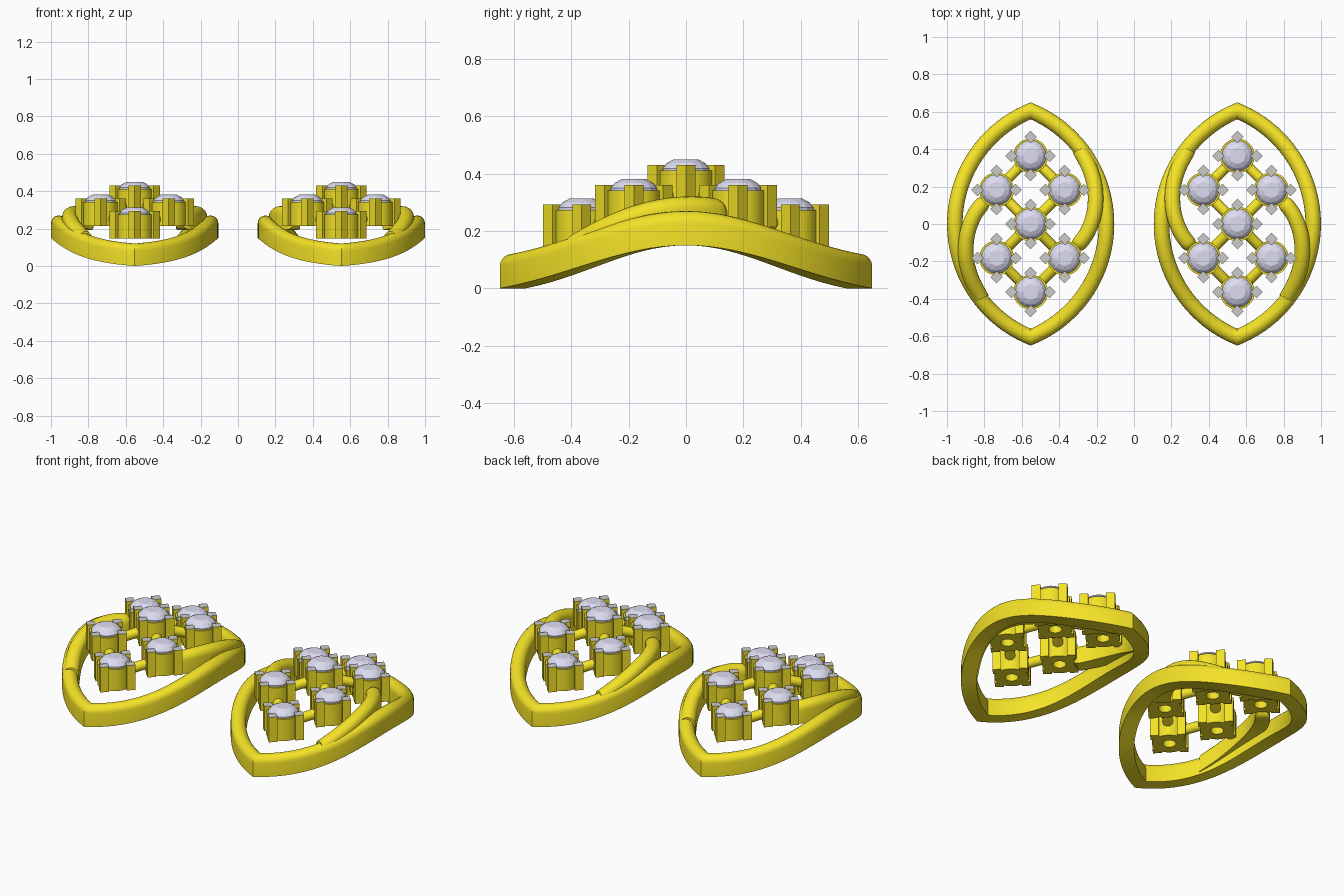
import bpy, bmesh, math
from mathutils import Vector, Matrix

if "Cube" in bpy.data.objects:
    bpy.data.objects.remove(bpy.data.objects["Cube"])


def material(name, color):
    m = bpy.data.materials.new(name)
    m.diffuse_color = (*color, 1)
    m.use_nodes = True
    m.node_tree.nodes["Principled BSDF"].inputs["Base Color"].default_value = m.diffuse_color
    return m


GOLD = material("gold", (0.9, 0.76, 0.02))
GEM = material("gem", (0.72, 0.72, 0.88))
GREY = material("prong_tip", (0.62, 0.62, 0.62))


def finish(name, bm, mats, side, smooth=True):
    """Mirror for the right earring, place it and make the object."""
    for v in bm.verts:
        v.co.x = v.co.x * -side + side * 0.5525
    bmesh.ops.recalc_face_normals(bm, faces=bm.faces)
    me = bpy.data.meshes.new(name)
    bm.to_mesh(me)
    bm.free()
    for m in mats:
        me.materials.append(m)
    ob = bpy.data.objects.new(name, me)
    bpy.context.collection.objects.link(ob)
    if smooth:
        bpy.context.view_layer.objects.active = ob
        ob.select_set(True)
        bpy.ops.object.shade_smooth_by_angle(angle=math.radians(35))
        ob.select_set(False)


def skin(bm, rings, closed=False):
    """Join rings of points into a tube."""
    vs = [[bm.verts.new(p) for p in r] for r in rings]
    n = len(vs[0])
    for i in range(len(vs) if closed else len(vs) - 1):
        a, b = vs[i], vs[(i + 1) % len(vs)]
        for j in range(n):
            k = (j + 1) % n
            bm.faces.new((a[j], a[k], b[k], b[j]))
    if not closed:
        bm.faces.new(vs[0])
        bm.faces.new(vs[-1][::-1])


# band section: flat bottom, straight sides, rounded top (offset, height)
W, H = 0.083, 0.12
SECTION = [(-W / 2, 0)] + [(-W / 2 * math.cos(a), H - 0.042 + 0.042 * math.sin(a))
                           for a in [math.pi * i / 10 for i in range(11)]] + [(W / 2, 0)]
R, CX = 0.696, 0.249


def base_z(y):
    f = min(abs(y) / 0.65, 1)
    return 0.15 * (0.3 * (1 + math.cos(math.pi * f)) + 0.4 * (1 - f * f))


def frame(side):
    # pointed oval from two arcs, mitred at the tips
    bm = bmesh.new()
    rings, n = [], 40
    for sx in (1, -1):
        for i in range(n + (sx == 1)):
            if sx == -1 and i == 0:
                continue
            q = (2 * i / n - 1) * sx
            ring = []
            for u, h in SECTION:
                r = R - W / 2 + u
                t = q * math.acos(CX / r)
                f = R * math.sin(q * math.acos(CX / R))
                ring.append((sx * (r * math.cos(t) - CX), r * math.sin(t), base_z(f) + h))
            rings.append(ring)
    skin(bm, rings, True)
    finish("marquise_frame", bm, [GOLD], side)


def spline(pts, n):
    p = [2 * pts[0] - pts[1]] + pts + [2 * pts[-1] - pts[-2]]
    out = []
    for i in range(1, len(p) - 2):
        a, b, c, d = p[i - 1:i + 3]
        for k in range(n):
            t = k / n
            out.append(0.5 * (2 * b + (c - a) * t + (2 * a - 5 * b + 4 * c - d) * t * t
                              + (3 * b - a - 3 * c + d) * t ** 3))
    return out + [pts[-1]]


def curl(side, turn):
    # inner band leaving the frame and curling towards a stone
    path = spline([Vector(p) for p in (
        (0.262, 0.40, 0.185), (0.318, 0.29, 0.245), (0.345, 0.18, 0.29),
        (0.34, 0.06, 0.316), (0.30, -0.05, 0.32), (0.235, -0.135, 0.308))], 8)
    bm = bmesh.new()
    rings = []
    end = path[-1]
    for i, p in enumerate(path):
        d = path[min(i + 1, len(path) - 1)] - path[max(i - 1, 0)]
        nrm = Vector((d.y, -d.x, 0)).normalized()
        g = min((end - p).length / 0.045, 1)
        s = max(0.25, math.sqrt(1 - (1 - g) ** 2))
        mid = p - Vector((0, 0, H / 2))
        rings.append([(mid + nrm * u * s + Vector((0, 0, (h - H / 2) * s))) for u, h in SECTION])
    skin(bm, rings)
    if turn:
        bmesh.ops.rotate(bm, verts=bm.verts, matrix=Matrix.Rotation(math.pi, 3, 'Z'))
    finish("inner_curl", bm, [GOLD], side)


def lathe(profile, seg, c, turn=0):
    return [[(c.x + r * math.cos(2 * math.pi * k / seg + turn),
              c.y + r * math.sin(2 * math.pi * k / seg + turn), c.z + z)
             for k in range(seg)] for r, z in profile]


def setting(side, c):
    # hollow collet; c is the centre of its bottom
    bm = bmesh.new()
    skin(bm, lathe([(0.036, 0), (0.093, 0), (0.093, 0.128), (0.08, 0.128), (0.036, 0.07)],
                   32, c), True)
    finish("stone_collet", bm, [GOLD], side)
    # four square prongs with grey tips
    bm = bmesh.new()
    for k in range(4):
        a = k * math.pi / 2
        o = c + Vector((0.102 * math.cos(a), 0.102 * math.sin(a), 0))
        skin(bm, lathe([(0.033, 0), (0.033, 0.147)], 4, o))
    bm.normal_update()
    for f in bm.faces:
        if f.calc_center_median().z > c.z + 0.14:
            f.material_index = 1
    finish("prongs", bm, [GOLD, GREY], side, False)
    # faceted stone: pavilion, girdle, crown and table
    bm = bmesh.new()
    prof = [(0.004, 0.06), (0.083, 0.126), (0.083, 0.136), (0.067, 0.154), (0.043, 0.167)]
    for p in (prof,):
        rings = [lathe([q], 16 if i < 4 else 8, c)[0] for i, q in enumerate(p)]
        for r in rings:
            for v in r:
                bm.verts.new(v)
    bmesh.ops.convex_hull(bm, input=bm.verts)
    bmesh.ops.dissolve_limit(bm, angle_limit=0.01, verts=bm.verts, edges=bm.edges)
    finish("round_stone", bm, [GEM], side, False)


def rod(side, a, b):
    bm = bmesh.new()
    d = b - a
    m = Matrix.Translation((a + b) / 2) @ d.to_track_quat('Z', 'Y').to_matrix().to_4x4()
    bmesh.ops.create_cone(bm, cap_ends=True, segments=16, radius1=0.028, radius2=0.028,
                          depth=d.length - 0.15, matrix=m)
    finish("link_rod", bm, [GOLD], side)


S = 0.182
for side in (-1, 1):
    frame(side)
    curl(side, False)
    curl(side, True)
    mid = Vector((0, 0, 0.283))
    for y in (-1, 1):
        tip = Vector((0, 2 * S * y, 0.146))
        setting(side, tip)
        for x in (-1, 1):
            flank = Vector((S * x, S * y, 0.214))
            setting(side, flank)
            up = Vector((0, 0, 0.06))
            rod(side, mid + up, flank + up)
            rod(side, flank + up, tip + up)
    setting(side, mid)
